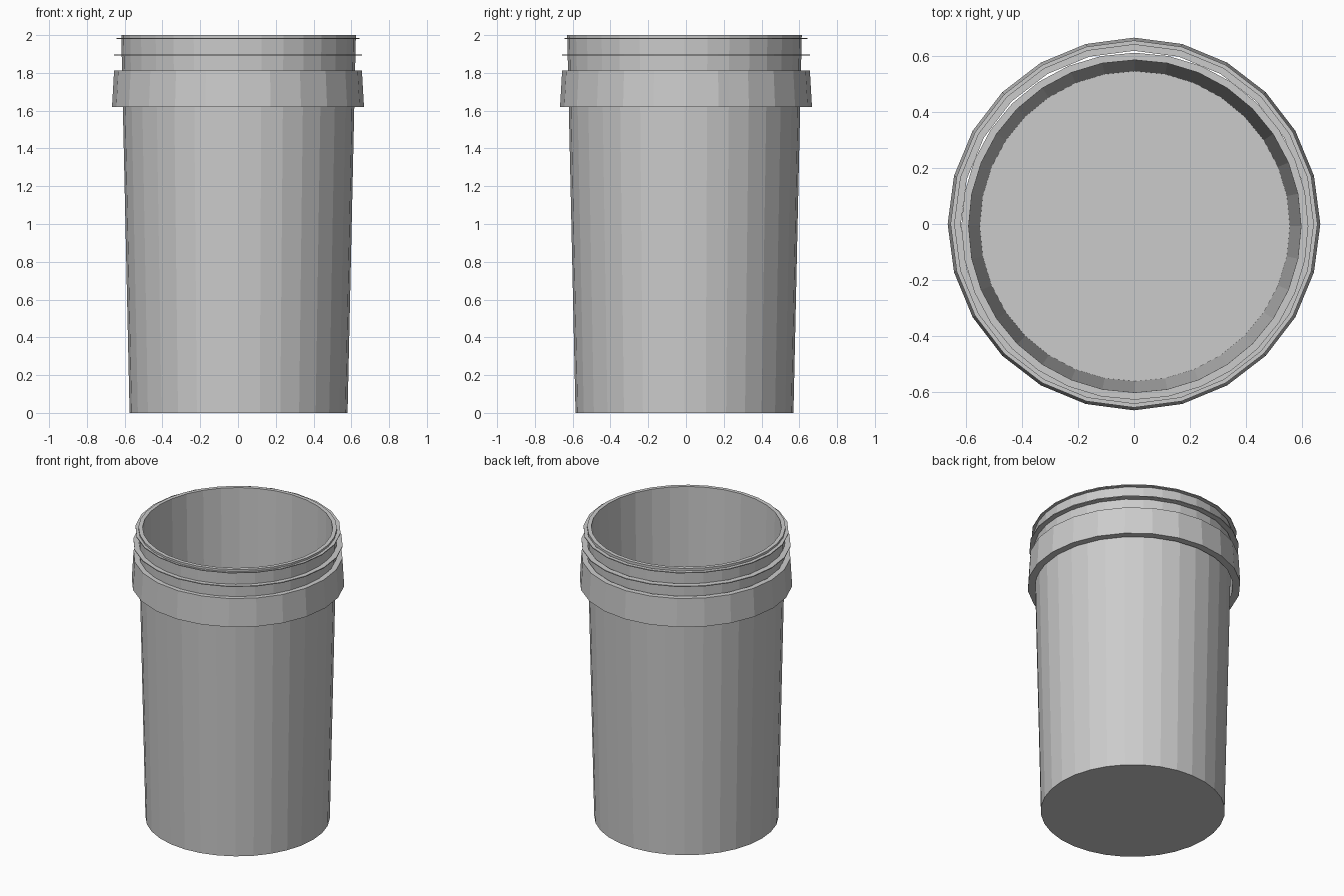
import bpy
import bmesh
from math import cos, sin, tau

cube = bpy.data.objects.get("Cube")
if cube:
    bpy.data.objects.remove(cube)

grey = bpy.data.materials.new("light grey plastic")
grey.use_nodes = True
colour = (0.6, 0.6, 0.6, 1)
grey.diffuse_color = colour
grey.node_tree.nodes["Principled BSDF"].inputs["Base Color"].default_value = colour


def lathe(name, profile, sides, closed=False, smooth_panels=()):
    """Spin a (radius, z) profile round z; open profiles get end caps."""
    bm = bmesh.new()
    rings = [[bm.verts.new((r * cos(tau * i / sides), r * sin(tau * i / sides), z))
              for i in range(sides)] for r, z in profile]
    pairs = list(zip(rings, rings[1:]))
    if closed:
        pairs.append((rings[-1], rings[0]))
    else:
        bm.faces.new(rings[0][::-1])
        bm.faces.new(rings[-1])
    for row, (a, b) in enumerate(pairs):
        for i in range(sides):
            j = (i + 1) % sides
            face = bm.faces.new((a[i], a[j], b[j], b[i]))
            face.smooth = row == 0 and i in smooth_panels
    bmesh.ops.recalc_face_normals(bm, faces=bm.faces)
    mesh = bpy.data.meshes.new(name)
    bm.to_mesh(mesh)
    bm.free()
    mesh.materials.append(grey)
    obj = bpy.data.objects.new(name, mesh)
    bpy.context.collection.objects.link(obj)
    return obj


# Tapered bucket wall with a hollow inside and a flat floor
body = lathe("bucket_body",
             [(0.577, 0), (0.621, 2), (0.595, 2), (0.555, 0.03)], 32)
body.location = (0.003, -0.008, 0)

# Wide collar, with four softly shaded panels
lathe("collar", [(0.667, 1.62), (0.656, 1.812), (0.62, 1.812), (0.62, 1.62)],
      24, closed=True, smooth_panels=(3, 8, 15, 23))

# Thin flanges below the rim
for name, radius, z in (("lower_flange", 0.657, 1.895), ("upper_flange", 0.644, 1.983)):
    lathe(name, [(radius, z - 0.003), (radius, z + 0.003),
                 (0.62, z + 0.003), (0.62, z - 0.003)], 24, closed=True)
